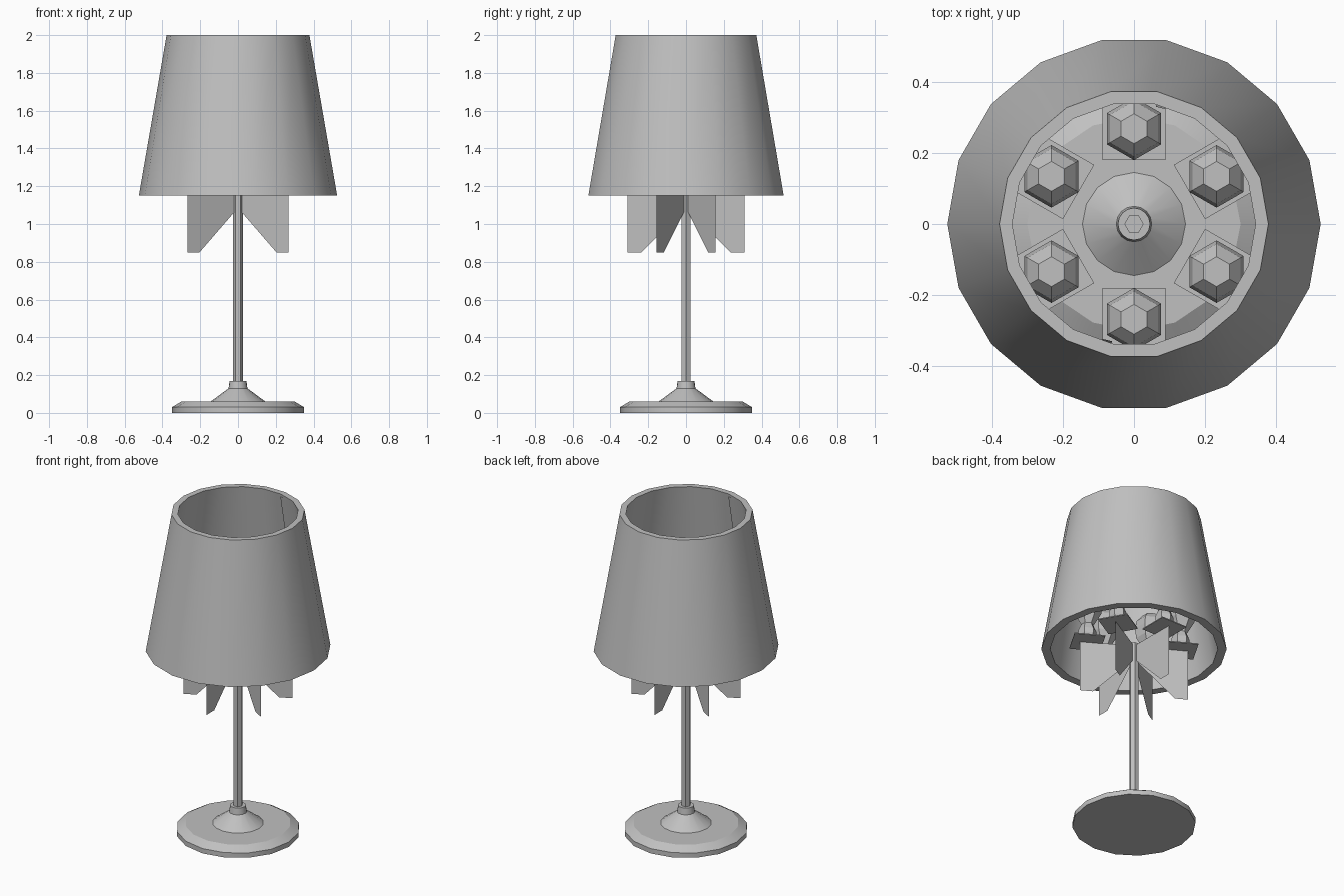
import bpy, bmesh
from math import sin, cos, radians, tau
from mathutils import Matrix

cube = bpy.data.objects.get("Cube")
if cube:
    bpy.data.objects.remove(cube)

GREY = (0.53, 0.53, 0.53, 1)
mat = bpy.data.materials.new("plain grey")
mat.use_nodes = True
mat.diffuse_color = GREY
mat.node_tree.nodes["Principled BSDF"].inputs["Base Color"].default_value = GREY


def finish(name, bm, smooth=None):
    """Turn a bmesh into a named object, optionally smooth below an angle."""
    mesh = bpy.data.meshes.new(name)
    bm.to_mesh(mesh)
    bm.free()
    mesh.materials.append(mat)
    ob = bpy.data.objects.new(name, mesh)
    bpy.context.collection.objects.link(ob)
    if smooth:
        bpy.ops.object.select_all(action="DESELECT")
        ob.select_set(True)
        bpy.context.view_layer.objects.active = ob
        bpy.ops.object.shade_smooth_by_angle(angle=radians(smooth))
    return ob


def lathe(name, profile, sides, smooth=None, closed=False, start=0, centre=(0, 0)):
    """Spin (radius, height) points about a vertical axis; cap open ends."""
    bm = bmesh.new()
    rings = [[bm.verts.new((centre[0] + r * cos(start + tau * i / sides),
                            centre[1] + r * sin(start + tau * i / sides), z))
              for i in range(sides)] for r, z in profile]
    pairs = list(zip(rings, rings[1:]))
    if closed:
        pairs.append((rings[-1], rings[0]))
    for low, high in pairs:
        for i in range(sides):
            j = (i + 1) % sides
            bm.faces.new((low[i], low[j], high[j], high[i]))
    if not closed:
        bm.faces.new(rings[0][::-1])
        bm.faces.new(rings[-1])
    bmesh.ops.recalc_face_normals(bm, faces=bm.faces)
    return finish(name, bm, smooth)


# Foot: disc, cone and collar
lathe("base", [(0.35, 0), (0.35, 0.03), (0.30, 0.06), (0.145, 0.06),
               (0.05, 0.13), (0.045, 0.17), (0.03, 0.17)], 16, 25)
lathe("pole", [(0.027, 0.16), (0.027, 1.18)], 6)

# Hollow tapered shade
lathe("shade", [(0.525, 1.15), (0.378, 2.0), (0.342, 2.0), (0.475, 1.15)],
      18, 30, closed=True)

# Narrow seams inside the shade
for n, angle in enumerate((77, 257)):
    bm = bmesh.new()
    rows = [(0.466, 1.16), (0.335, 1.99)]
    points = [(r, y, z) for r, z in rows for y in (-0.014, 0.014)]
    a, b, c, d = [bm.verts.new(p) for p in points]
    bm.faces.new((a, c, d, b))
    bm.transform(Matrix.Rotation(radians(angle), 4, "Z"))
    finish(f"shade_seam_{n + 1}", bm)

# Six arms, each a thin fin with a plate and a bulb on it
FIN = [(0.015, 1.17), (0.015, 1.07), (0.235, 0.85), (0.31, 0.85), (0.31, 1.17)]
BULB = [(0.035, 1.17), (0.052, 1.21), (0.052, 1.24), (0.035, 1.28),
        (0.08, 1.36), (0.088, 1.42), (0.078, 1.47), (0.042, 1.51)]
for k in range(6):
    angle = radians(30 + 60 * k)
    turn = Matrix.Rotation(angle, 4, "Z")

    bm = bmesh.new()
    bm.faces.new([bm.verts.new((r, 0, z)) for r, z in FIN])
    bm.transform(turn)
    finish(f"fin_{k + 1}", bm)

    bm = bmesh.new()
    bmesh.ops.create_cube(bm, size=1, matrix=turn
                          @ Matrix.Translation((0.268, 0, 1.17))
                          @ Matrix.Diagonal((0.176, 0.176, 0.006, 1)))
    finish(f"plate_{k + 1}", bm)

    lathe(f"bulb_{k + 1}", BULB, 6, start=tau / 4,
          centre=(0.268 * cos(angle), 0.268 * sin(angle)))
